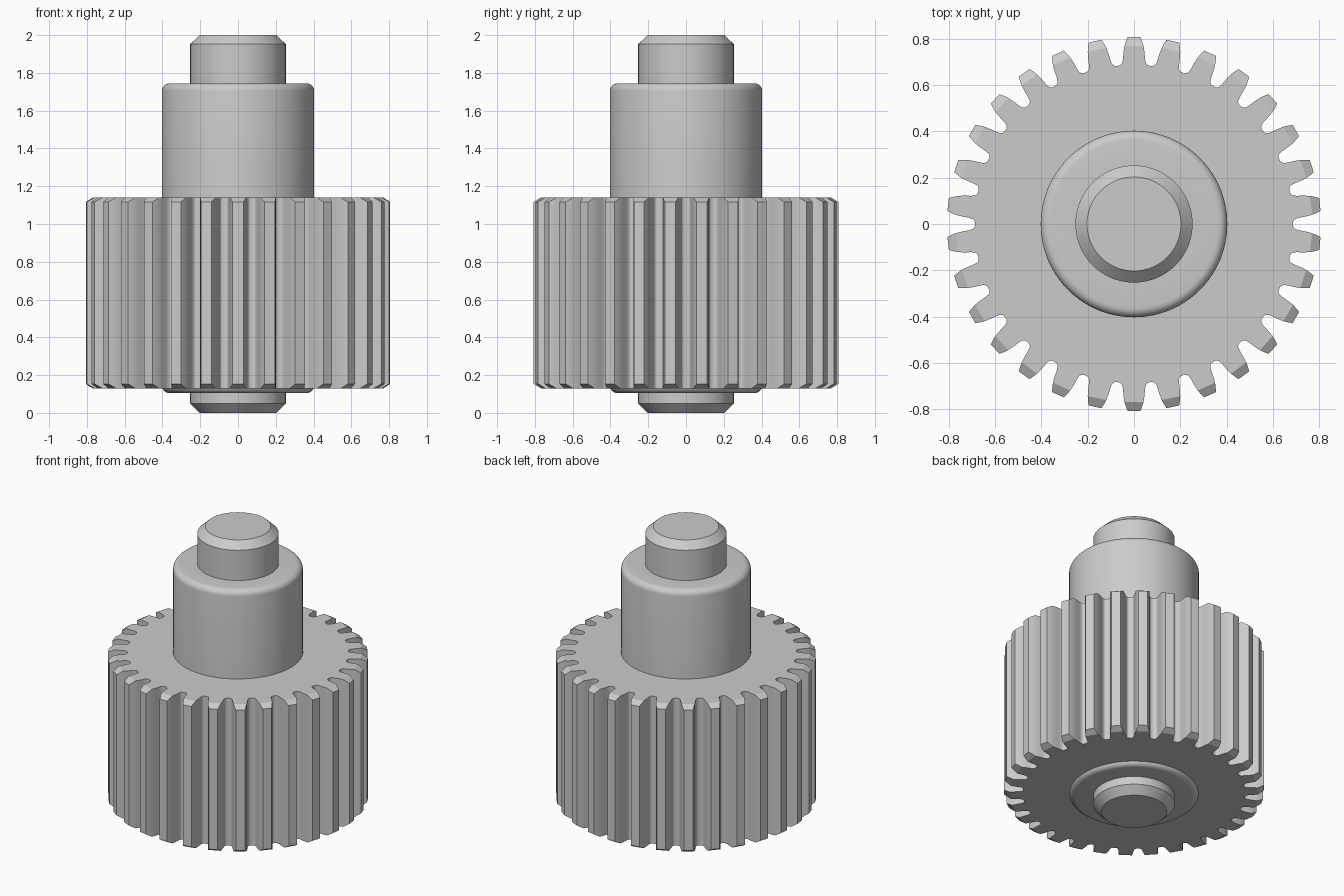
import bpy, bmesh
from math import sin, cos, pi, radians

if "Cube" in bpy.data.objects:
    bpy.data.objects.remove(bpy.data.objects["Cube"])

TEETH = 30
PITCH = 2 * pi / TEETH


def finish(bm, name):
    bmesh.ops.remove_doubles(bm, verts=bm.verts, dist=1e-5)
    bmesh.ops.recalc_face_normals(bm, faces=bm.faces)
    me = bpy.data.meshes.new(name)
    bm.to_mesh(me)
    bm.free()
    ob = bpy.data.objects.new(name, me)
    bpy.context.collection.objects.link(ob)
    bpy.ops.object.select_all(action='DESELECT')
    ob.select_set(True)
    bpy.context.view_layer.objects.active = ob
    bpy.ops.object.shade_smooth_by_angle(angle=radians(25))
    return ob


def lathe(name, profile, segments):
    bm = bmesh.new()
    vs = [bm.verts.new((r, 0, z)) for r, z in profile]
    es = [bm.edges.new(p) for p in zip(vs, vs[1:])]
    bmesh.ops.spin(bm, geom=vs + es, cent=(0, 0, 0), axis=(0, 0, 1),
                   angle=2 * pi, steps=segments, use_duplicate=False)
    return finish(bm, name)


def fillet(r, z, rad, start):
    # quarter-round points for a hub edge, centred at (r, z)
    return [(r + rad * cos(radians(start + 15 * i)),
             z + rad * sin(radians(start + 15 * i))) for i in range(7)]


# Stepped shaft: chamfered journals with a rounded-edge hub between them
R, F = 0.403, 0.04
profile = [(0, 0), (0.203, 0), (0.253, 0.05), (0.253, 0.105)]
profile += fillet(R - F, 0.105 + F, F, -90)
profile += fillet(R - F, 1.745 - F, F, 0)
profile += [(0.253, 1.745), (0.253, 1.952), (0.203, 2.0), (0, 2.0)]
lathe("stepped_shaft", profile, 120)

# Toothed wheel: half-tooth as (radius, half width), root to tip
Z0, Z1 = 0.13, 1.14
CHAMFER_R, CHAMFER_SLOPE = 0.77, 0.62
half = [(0.688, 0.062), (0.692, 0.055), (0.700, 0.050), (0.715, 0.0475),
        (0.735, 0.046), (0.755, 0.0435), (CHAMFER_R, 0.041),
        (0.790, 0.035), (0.808, 0.028)]
half = [(r, w / r) for r, w in half]
outline = [(0.687, -PITCH / 2)] + [(r, -a) for r, a in half]
outline += [(r, a) for r, a in reversed(half)] + [(0.687, PITCH / 2)]
inner = [(0.39, PITCH * (i / 4 - 0.5)) for i in range(4, -1, -1)]

bm = bmesh.new()
for k in range(TEETH):
    mid = pi / 2 + k * PITCH
    ends = []
    for z, sgn in ((Z0, 1), (Z1, -1)):
        def vert(p):
            drop = max(0, p[0] - CHAMFER_R) * CHAMFER_SLOPE * sgn
            return bm.verts.new((p[0] * cos(mid + p[1]), p[0] * sin(mid + p[1]), z + drop))
        rim = [vert(p) for p in outline]
        ends.append(rim)
        # flat end face of this sector, then the sloped tooth-tip chamfer
        flat = [v for v, p in zip(rim, outline) if p[0] <= CHAMFER_R]
        bm.faces.new(flat + [vert(p) for p in inner])
        bm.faces.new([v for v, p in zip(rim, outline) if p[0] >= CHAMFER_R])
    low, high = ends
    for i in range(len(outline) - 1):
        bm.faces.new((low[i], low[i + 1], high[i + 1], high[i]))
finish(bm, "toothed_wheel")
